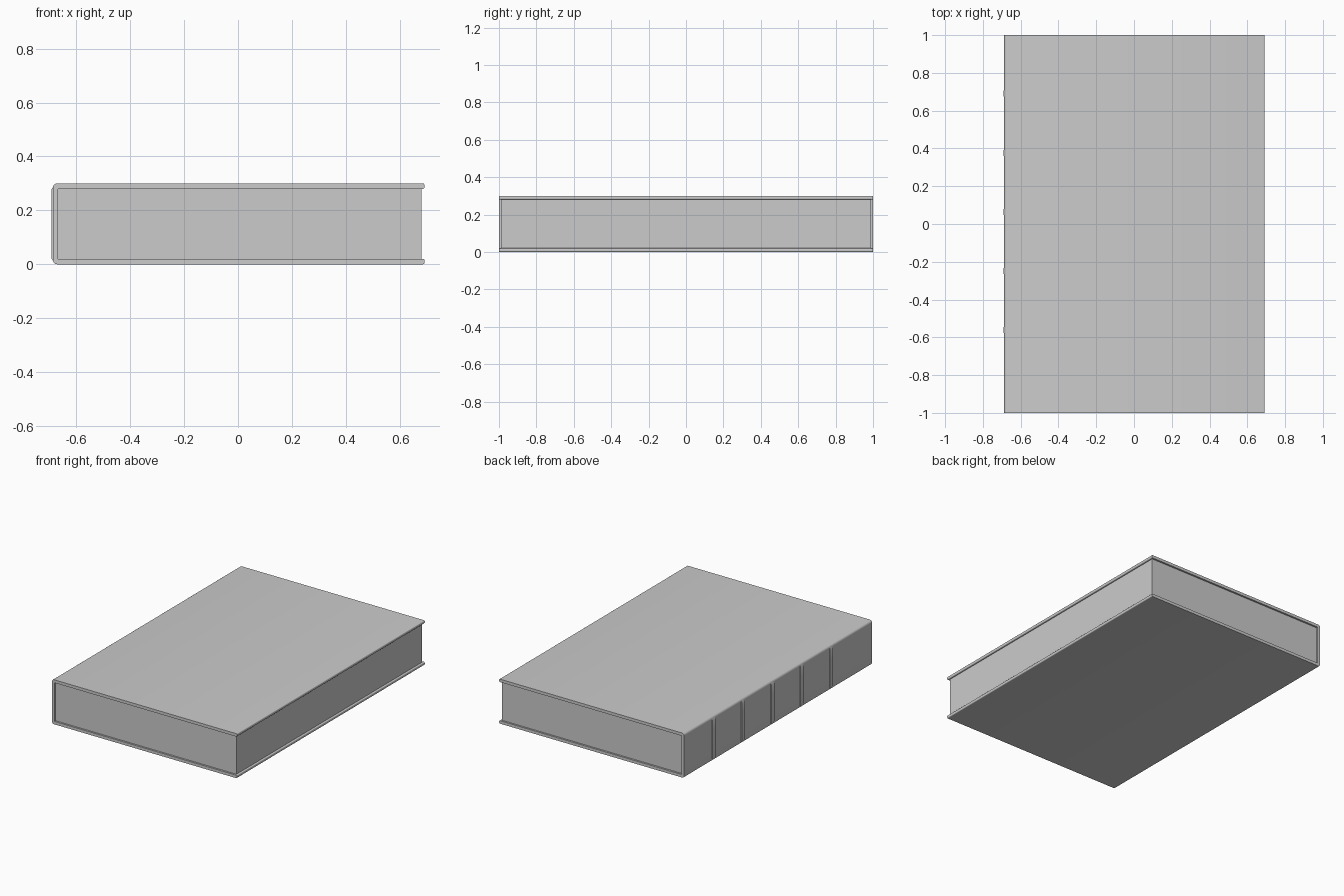
import bpy, bmesh, math

if "Cube" in bpy.data.objects:
    bpy.data.objects.remove(bpy.data.objects["Cube"])


def finish(name, bm):
    bmesh.ops.recalc_face_normals(bm, faces=bm.faces)
    me = bpy.data.meshes.new(name)
    bm.to_mesh(me)
    bm.free()
    ob = bpy.data.objects.new(name, me)
    bpy.context.collection.objects.link(ob)
    bpy.ops.object.select_all(action='DESELECT')
    ob.select_set(True)
    bpy.context.view_layer.objects.active = ob
    bpy.ops.object.shade_smooth_by_angle(angle=math.radians(35))
    return ob


def extrude_profile(name, pts, y0, y1):
    bm = bmesh.new()
    face = bm.faces.new([bm.verts.new((x, y0, z)) for x, z in pts])
    ext = bmesh.ops.extrude_face_region(bm, geom=[face])
    verts = [v for v in ext['geom'] if isinstance(v, bmesh.types.BMVert)]
    bmesh.ops.translate(bm, verts=verts, vec=(0, y1 - y0, 0))
    return finish(name, bm)


def arc(cx, cz, r, a0, a1, n=4):
    angles = [math.radians(a0 + (a1 - a0) * i / n) for i in range(n + 1)]
    return [(cx + r * math.cos(a), cz + r * math.sin(a)) for a in angles]


H, T, X, S = 0.30, 0.02, 0.692, -0.687   # height, board thickness, fore edge, spine

# Wraparound cover: lower half of the C-shaped section, mirrored upward
lower = [(S + T, H / 2), (S + T, T)]
lower += arc(X - 0.006, T - 0.006, 0.006, 90, 0)
lower += arc(X - 0.006, 0.006, 0.006, 0, -90)
lower += arc(S + 0.016, 0.016, 0.016, 270, 180)
upper = [(x, H - z) for x, z in reversed(lower[1:])]
extrude_profile("cover", lower + upper, -1, 1)

# Page block, slightly inset from the boards
extrude_profile("pages", [(S + 0.015, T - 0.001), (0.68, T - 0.001),
                          (0.68, H - T + 0.001), (S + 0.015, H - T + 0.001)], -0.988, 0.988)

# Raised bands on the spine
rib = [(-0.672, 0.003), (-0.682, 0.006), (-0.692, 0.022),
       (-0.692, H - 0.022), (-0.682, H - 0.006), (-0.672, H - 0.003)]
for i in range(5):
    y = 0.69 - 0.313 * i
    extrude_profile(f"spine_band_{i + 1}", rib, y - 0.016, y + 0.016)
